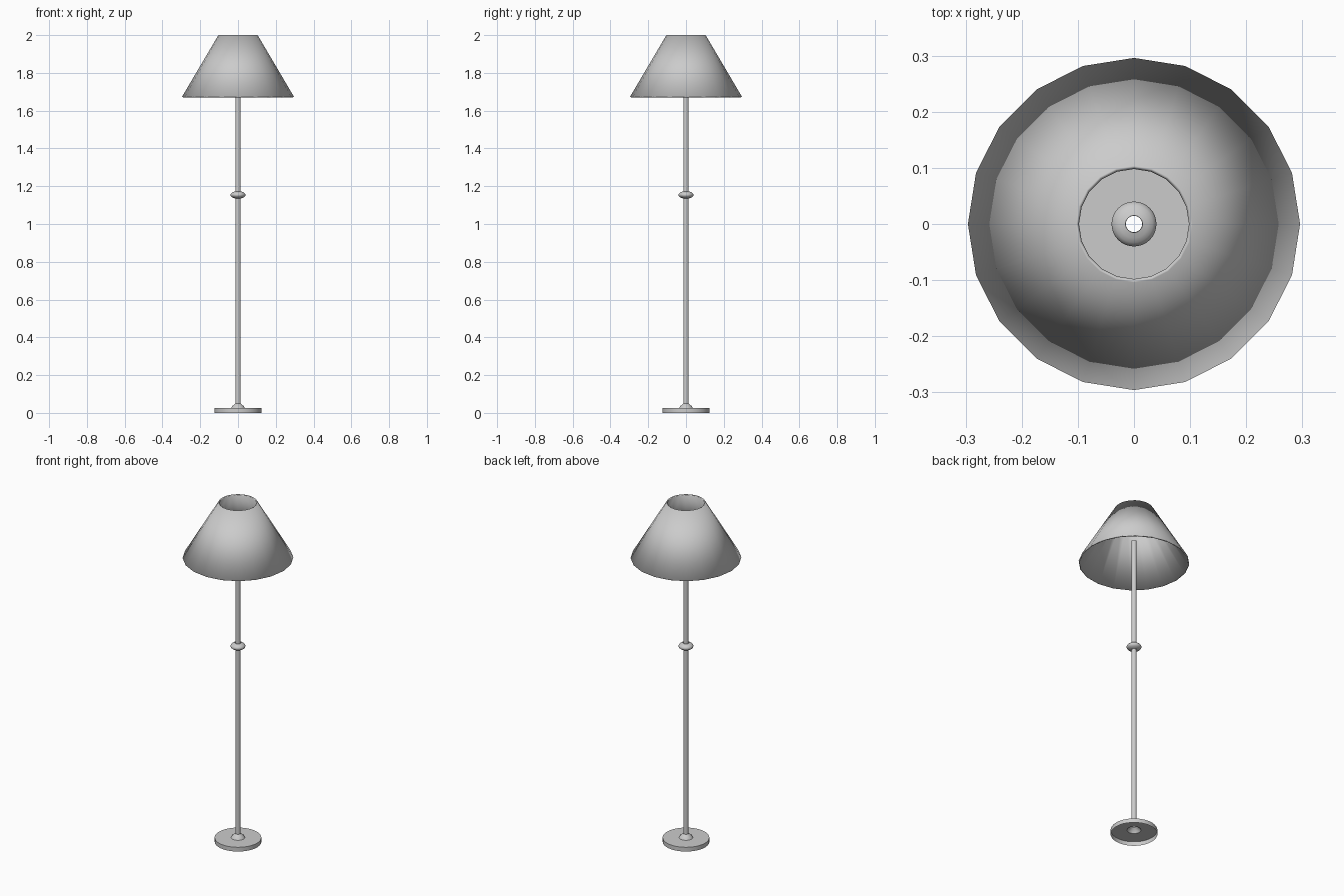
import bpy, bmesh, math

if "Cube" in bpy.data.objects:
    bpy.data.objects.remove(bpy.data.objects["Cube"])


def lathe(name, profile, sides, angle=40):
    """Spin an open (radius, z) profile round the z axis as a shell."""
    bm = bmesh.new()
    rings = []
    for r, z in profile:
        rings.append([bm.verts.new((r * math.cos(2 * math.pi * i / sides),
                                    r * math.sin(2 * math.pi * i / sides), z))
                      for i in range(sides)])
    for a, b in zip(rings, rings[1:]):
        for i in range(sides):
            j = (i + 1) % sides
            bm.faces.new((a[i], a[j], b[j], b[i]))
    mesh = bpy.data.meshes.new(name)
    bm.to_mesh(mesh)
    bm.free()
    obj = bpy.data.objects.new(name, mesh)
    bpy.context.collection.objects.link(obj)
    bpy.ops.object.select_all(action='DESELECT')
    obj.select_set(True)
    bpy.context.view_layer.objects.active = obj
    bpy.ops.object.shade_smooth_by_angle(angle=math.radians(angle))
    return obj


POLE_R = 0.0145

# Hollow base, open underneath, with a small collar round the pole
lathe("base", [(0.125, 0.0), (0.125, 0.025), (0.037, 0.025),
               (0.031, 0.035), (0.022, 0.043), (POLE_R, 0.050)], 32)

# Open tube pole with a flattened knob part way up
knob = []
for k in range(9):
    t = math.radians(-68 + 17 * k)
    knob.append((0.04 * math.cos(t), 1.154 + 0.02 * math.sin(t)))
lathe("pole", [(POLE_R, 0.050), (POLE_R, knob[0][1])], 32)
lathe("knob", knob, 32, 60)
lathe("upper_pole", [(POLE_R, knob[-1][1]), (POLE_R, 1.805)], 32)

# Thin conical lampshade, open at both ends
shade = lathe("lampshade", [(0.296, 1.674), (0.104, 2.0)], 20)
solid = shade.modifiers.new("thickness", 'SOLIDIFY')
solid.thickness = 0.007
solid.offset = -1
